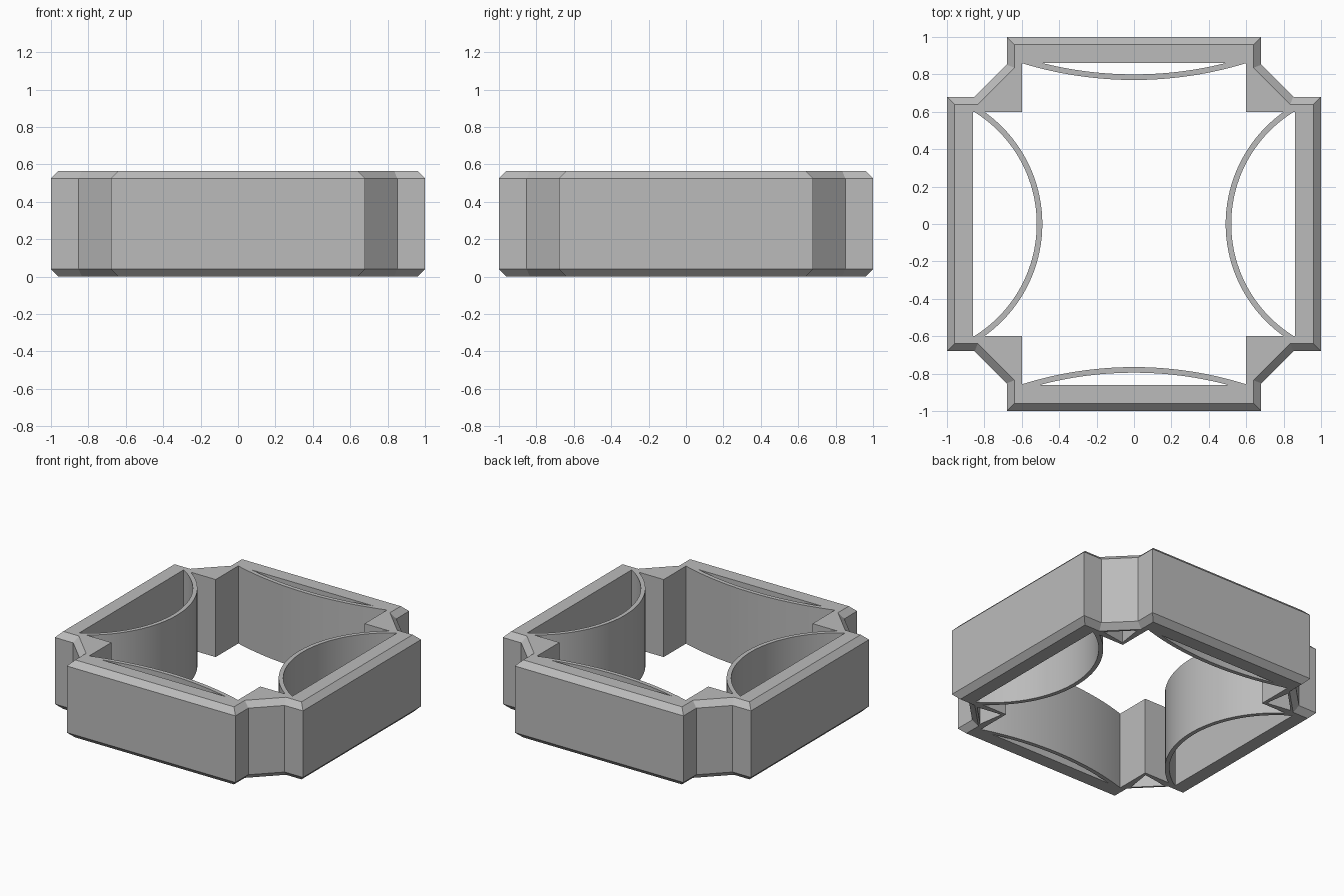
import bpy, bmesh, math

HEIGHT, CHAMFER, POCKET = 0.565, 0.04, 0.5

cube = bpy.data.objects.get("Cube")
if cube:
    bpy.data.objects.remove(cube, do_unlink=True)

grey = bpy.data.materials.new("plain grey")
grey.use_nodes = True
grey.diffuse_color = (0.5, 0.5, 0.5, 1)
grey.node_tree.nodes["Principled BSDF"].inputs["Base Color"].default_value = grey.diffuse_color


def finish(bm, name):
    bmesh.ops.recalc_face_normals(bm, faces=bm.faces)
    mesh = bpy.data.meshes.new(name)
    bm.to_mesh(mesh)
    bm.free()
    mesh.materials.append(grey)
    obj = bpy.data.objects.new(name, mesh)
    bpy.context.collection.objects.link(obj)
    return obj


def four_corners(points):
    """Rotate the points of one corner around the centre into a closed loop."""
    loop = []
    for _ in range(4):
        loop += points
        points = [(-y, x) for x, y in points]
    return loop


def add_ring(bm, loop, z):
    return [bm.verts.new((x, y, z)) for x, y in loop]


# Frame: chamfered outer wall, notched corners and square inner corner blocks
outer = four_corners([(1, 0.68), (0.852, 0.68), (0.68, 0.852), (0.68, 1)])
inset = four_corners([(0.96, 0.64), (0.835, 0.64), (0.64, 0.835), (0.64, 0.96)])
inner = four_corners([(0.86, 0.6), (0.6, 0.6), (0.6, 0.6), (0.6, 0.86)])
bm = bmesh.new()
section = [(inner, 0), (inset, 0), (outer, CHAMFER),
           (outer, HEIGHT - CHAMFER), (inset, HEIGHT), (inner, HEIGHT)]
rings = [add_ring(bm, loop, z) for loop, z in section]
count = len(outer)
for k, ring in enumerate(rings):
    above = rings[(k + 1) % len(rings)]
    for i in range(count):
        j = (i + 1) % count
        bm.faces.new((ring[i], ring[j], above[j], above[i]))
bmesh.ops.remove_doubles(bm, verts=bm.verts, dist=0.0001)
bmesh.ops.recalc_face_normals(bm, faces=bm.faces)

# Triangular pockets in the underside of the corner blocks
bases = [f for f in bm.faces if len(f.verts) == 3 and f.calc_center_median().z < 0.01]
bmesh.ops.inset_individual(bm, faces=bases, thickness=0.03)
for face in bmesh.ops.extrude_discrete_faces(bm, faces=bases)["faces"]:
    bmesh.ops.translate(bm, verts=face.verts, vec=(0, 0, POCKET))
finish(bm, "frame")


def leaf_spring(name, middle, radius, angle, thickness=0.03, reach=0.6, steps=40):
    """Curved strip bulging towards the centre, ending on the corner blocks."""
    bm = bmesh.new()
    centre = middle + radius
    loop = []
    for r, direction in ((radius, 1), (radius - thickness, -1)):
        for i in range(steps + 1):
            a = math.asin(reach / r) * (2 * i / steps - 1) * direction
            loop.append((centre - r * math.cos(a), r * math.sin(a)))
    c, s = math.cos(angle), math.sin(angle)
    loop = [(x * c - y * s, x * s + y * c) for x, y in loop]
    low, high = add_ring(bm, loop, 0), add_ring(bm, loop, HEIGHT)
    n = len(loop)
    for i in range(n):
        j = (i + 1) % n
        bm.faces.new((low[i], low[j], high[j], high[i]))
    for ring in (low, high):
        for i in range(steps):
            bm.faces.new((ring[i], ring[i + 1], ring[n - 2 - i], ring[n - 1 - i]))
    obj = finish(bm, name)
    bpy.ops.object.select_all(action="DESELECT")
    obj.select_set(True)
    bpy.context.view_layer.objects.active = obj
    bpy.ops.object.shade_smooth_by_angle(angle=math.radians(30))


# Deep springs at the sides, shallow ones at front and back
for name, middle, radius, turns in (("left_spring", 0.49, 0.735, 0),
                                    ("back_spring", 0.77, 2.045, 1),
                                    ("right_spring", 0.49, 0.735, 2),
                                    ("front_spring", 0.765, 2.0, 3)):
    leaf_spring(name, middle, radius, turns * math.pi / 2)
